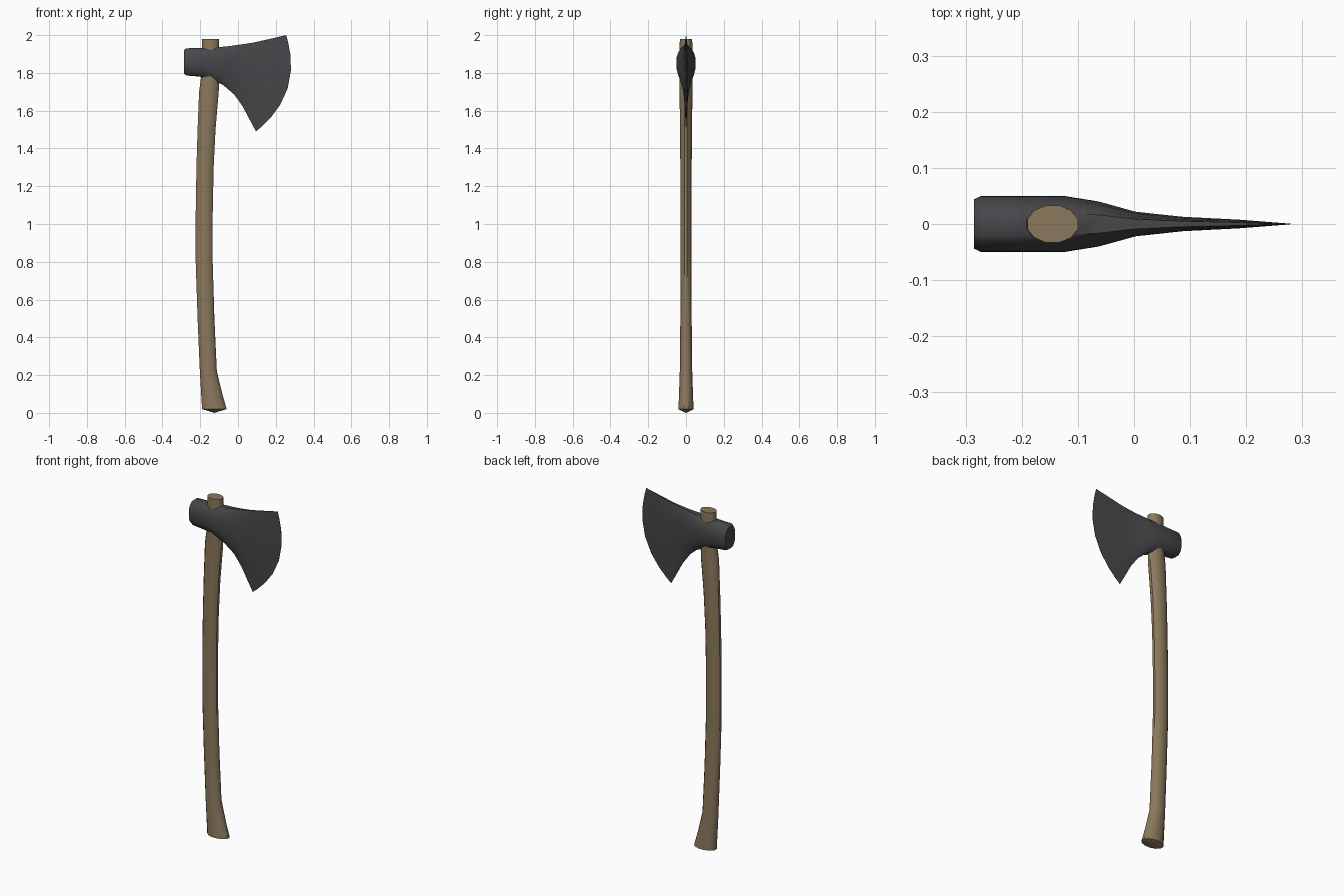
import bpy, bmesh, math
from mathutils import Vector

cube = bpy.data.objects.get("Cube")
if cube:
    bpy.data.objects.remove(cube)


def material(name, rgb):
    mat = bpy.data.materials.new(name)
    mat.use_nodes = True
    mat.diffuse_color = (*rgb, 1)
    mat.node_tree.nodes["Principled BSDF"].inputs["Base Color"].default_value = (*rgb, 1)
    return mat


def loft(name, rings, mat, angle, tip=None):
    """Skin closed rings into a capped solid; tip replaces the first cap by a shallow point."""
    bm = bmesh.new()
    loops = [[bm.verts.new(p) for p in ring] for ring in rings]
    n = len(loops[0])
    for a, b in zip(loops, loops[1:]):
        for i in range(n):
            j = (i + 1) % n
            bm.faces.new((a[i], a[j], b[j], b[i]))
    if tip:
        point = bm.verts.new(tip)
        for i in range(n):
            bm.faces.new((point, loops[0][(i + 1) % n], loops[0][i]))
    else:
        bm.faces.new(loops[0][::-1])
    bm.faces.new(loops[-1])
    bmesh.ops.recalc_face_normals(bm, faces=bm.faces)
    mesh = bpy.data.meshes.new(name)
    bm.to_mesh(mesh)
    bm.free()
    mesh.materials.append(mat)
    obj = bpy.data.objects.new(name, mesh)
    bpy.context.collection.objects.link(obj)
    bpy.ops.object.select_all(action='DESELECT')
    obj.select_set(True)
    bpy.context.view_layer.objects.active = obj
    bpy.ops.object.shade_smooth_by_angle(angle=math.radians(angle))
    return obj


wood = material("wood", (0.26, 0.188, 0.11))
steel = material("dark steel", (0.063, 0.061, 0.068))

# Handle: twelve-sided oval rings as (height, back x, front x, half thickness)
handle_profile = [
    (0.02, -0.19, -0.06, 0.04), (0.1, -0.195, -0.083, 0.037),
    (0.22, -0.202, -0.112, 0.033), (0.5, -0.214, -0.125, 0.03),
    (0.8, -0.224, -0.134, 0.029), (1.05, -0.224, -0.134, 0.029),
    (1.3, -0.22, -0.129, 0.03), (1.5, -0.214, -0.119, 0.032),
    (1.7, -0.206, -0.102, 0.034), (1.78, -0.195, -0.1, 0.034),
    (1.98, -0.19, -0.1, 0.033),
]
corner = math.pi / 12
rings = []
for z, back, front, thick in handle_profile:
    ring = []
    for i in range(12):
        a = corner + i * math.pi / 6
        ring.append(((back + front) / 2 + (front - back) / 2 * math.cos(a) / math.cos(corner),
                     thick * math.sin(a) / math.cos(corner), z))
    rings.append(ring)
loft("handle", rings, wood, 40, tip=(-0.125, 0, 0))

# Head: sections from poll to cutting edge as (top x, top z, bottom x, bottom z, bow, half thickness)
head_sections = [
    (-0.285, 1.92, -0.285, 1.795, 0, 0.044), (-0.275, 1.93, -0.27, 1.786, 0, 0.05),
    (-0.2, 1.932, -0.2, 1.78, 0, 0.05), (-0.12, 1.935, -0.13, 1.762, 0, 0.05),
    (-0.06, 1.94, -0.075, 1.733, 0.005, 0.04), (0, 1.948, -0.02, 1.685, 0.012, 0.022),
    (0.08, 1.96, 0.025, 1.622, 0.03, 0.013), (0.17, 1.98, 0.06, 1.556, 0.06, 0.008),
    (0.255, 2.0, 0.095, 1.49, 0.092, 0.0005),
]
# Half outline of a section: (fraction down from the top, fraction of thickness)
outline = [(0, 0.4), (0.06, 0.62), (0.17, 0.85), (0.32, 0.98), (0.5, 1),
           (0.68, 0.98), (0.83, 0.85), (0.94, 0.62), (1, 0.4)]
rings = []
for tx, tz, bx, bz, bow, thick in head_sections:
    top, bottom = Vector((tx, 0, tz)), Vector((bx, 0, bz))
    chord = (bottom - top).normalized()
    outward = Vector((-chord.z, 0, chord.x))
    side = []
    for t, w in outline:
        p = top.lerp(bottom, t) + outward * bow * 4 * t * (1 - t)
        side.append(p + Vector((0, w * thick, 0)))
    rings.append(side + [Vector((p.x, -p.y, p.z)) for p in reversed(side)])
loft("axe_head", rings, steel, 45)
